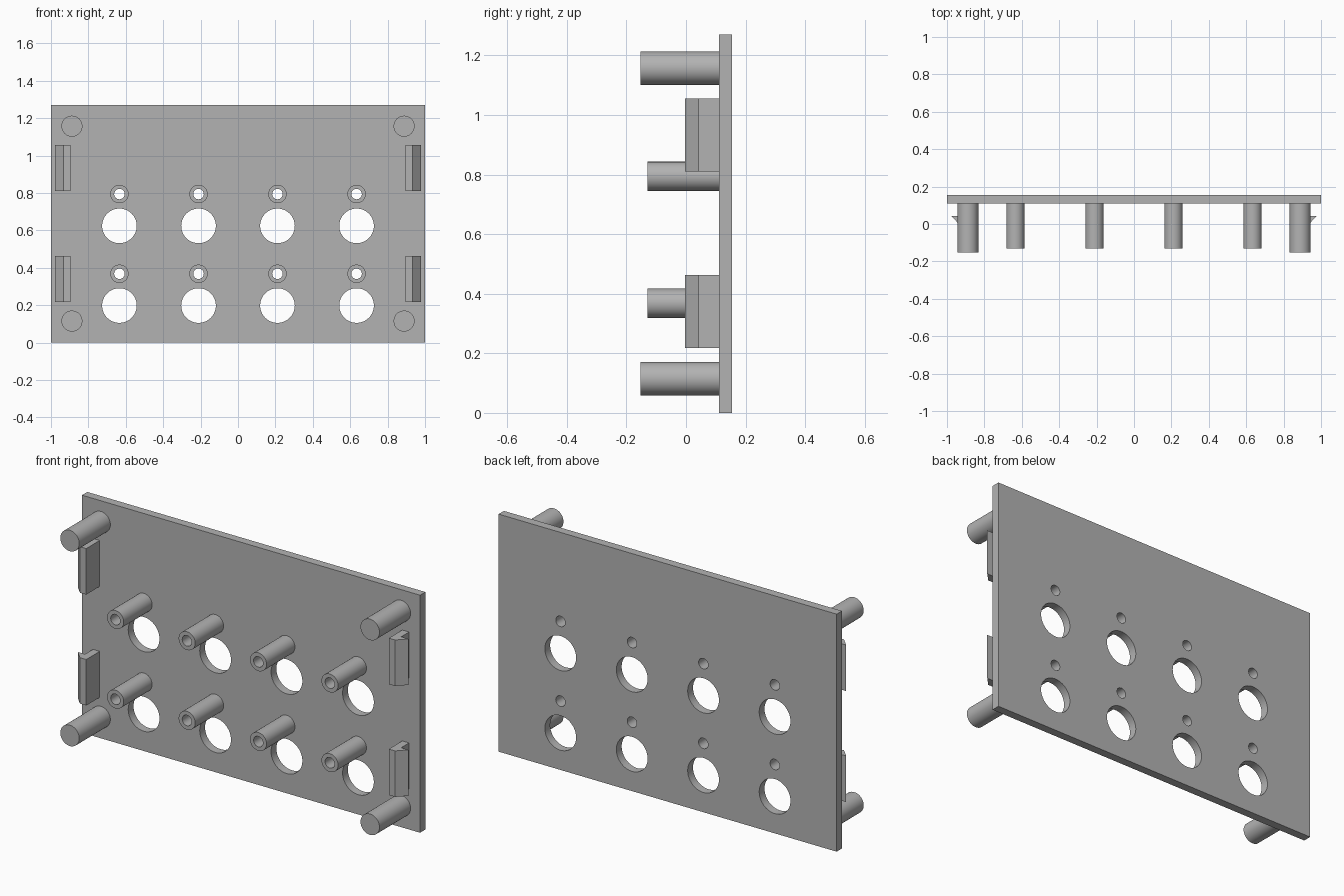
import bpy, bmesh, math
from mathutils import Matrix

cube = bpy.data.objects.get("Cube")
if cube:
    bpy.data.objects.remove(cube, do_unlink=True)

# Single grey plastic
grey = bpy.data.materials.new("grey plastic")
grey.use_nodes = True
colour = (0.45, 0.45, 0.45, 1)
grey.diffuse_color = colour
grey.node_tree.nodes["Principled BSDF"].inputs["Base Color"].default_value = colour

FRONT, BACK = 0.11, 0.155      # faces of the panel along y
HEIGHT = 1.27
COLUMNS = (-0.634, -0.211, 0.211, 0.634)
ROWS = (0.198, 0.624)          # large hole heights
PIN_RISE = 0.17                # standoff above its large hole


def finish(name, bm):
    bmesh.ops.recalc_face_normals(bm, faces=bm.faces)
    mesh = bpy.data.meshes.new(name)
    bm.to_mesh(mesh)
    bm.free()
    mesh.materials.append(grey)
    obj = bpy.data.objects.new(name, mesh)
    bpy.context.collection.objects.link(obj)
    return obj


def add_rod(bm, x, z, radius, y0, y1, sides=48):
    place = Matrix.Translation((x, (y0 + y1) / 2, z)) @ Matrix.Rotation(math.pi / 2, 4, 'X')
    bmesh.ops.create_cone(bm, cap_ends=True, segments=sides, radius1=radius,
                          radius2=radius, depth=y1 - y0, matrix=place)


def rod(name, *args):
    bm = bmesh.new()
    add_rod(bm, *args)
    return finish(name, bm)


def cut(obj, cutter):
    mod = obj.modifiers.new("holes", 'BOOLEAN')
    mod.operation = 'DIFFERENCE'
    mod.solver = 'EXACT'
    mod.object = cutter
    bpy.context.view_layer.objects.active = obj
    bpy.ops.object.modifier_apply(modifier=mod.name)


def prism(name, outline, z0, z1):
    """Extrude an xy outline upward."""
    bm = bmesh.new()
    face = bm.faces.new([bm.verts.new((x, y, z0)) for x, y in outline])
    top = bmesh.ops.extrude_face_region(bm, geom=[face])["geom"]
    verts = [v for v in top if isinstance(v, bmesh.types.BMVert)]
    bmesh.ops.translate(bm, vec=(0, 0, z1 - z0), verts=verts)
    return finish(name, bm)


# Panel
panel = prism("panel", [(-1, FRONT), (1, FRONT), (1, BACK), (-1, BACK)], 0, HEIGHT)
parts = [panel]

# Standoffs above each large hole, and the hole cutter
bm = bmesh.new()
for x in COLUMNS:
    for z in ROWS:
        parts.append(rod("standoff", x, z + PIN_RISE, 0.049, -0.13, FRONT))
        add_rod(bm, x, z, 0.0925, 0, 0.3, 64)
        add_rod(bm, x, z + PIN_RISE, 0.028, -0.3, 0.3, 32)
cutter = finish("hole_cutter", bm)
cutter.hide_render = True
for obj in parts:
    cut(obj, cutter)
bpy.data.objects.remove(cutter, do_unlink=True)

# Corner posts and barbed snap clips on both sides
for side, label in ((1, "left"), (-1, "right")):
    for z in (0.115, 1.157):
        parts.append(rod(label + "_post", side * 0.888, z, 0.056, -0.153, FRONT))
    hook = [(0.895, FRONT), (0.895, -0.004), (0.932, -0.004),
            (0.978, 0.043), (0.935, 0.043), (0.935, FRONT)]
    for z in (0.217, 0.81):
        parts.append(prism(label + "_clip", [(side * x, y) for x, y in hook], z, z + 0.246))

# Smooth round walls, keep edges sharp
bpy.ops.object.select_all(action='DESELECT')
for obj in parts:
    obj.select_set(True)
bpy.context.view_layer.objects.active = panel
bpy.ops.object.shade_smooth_by_angle(angle=math.radians(30))
